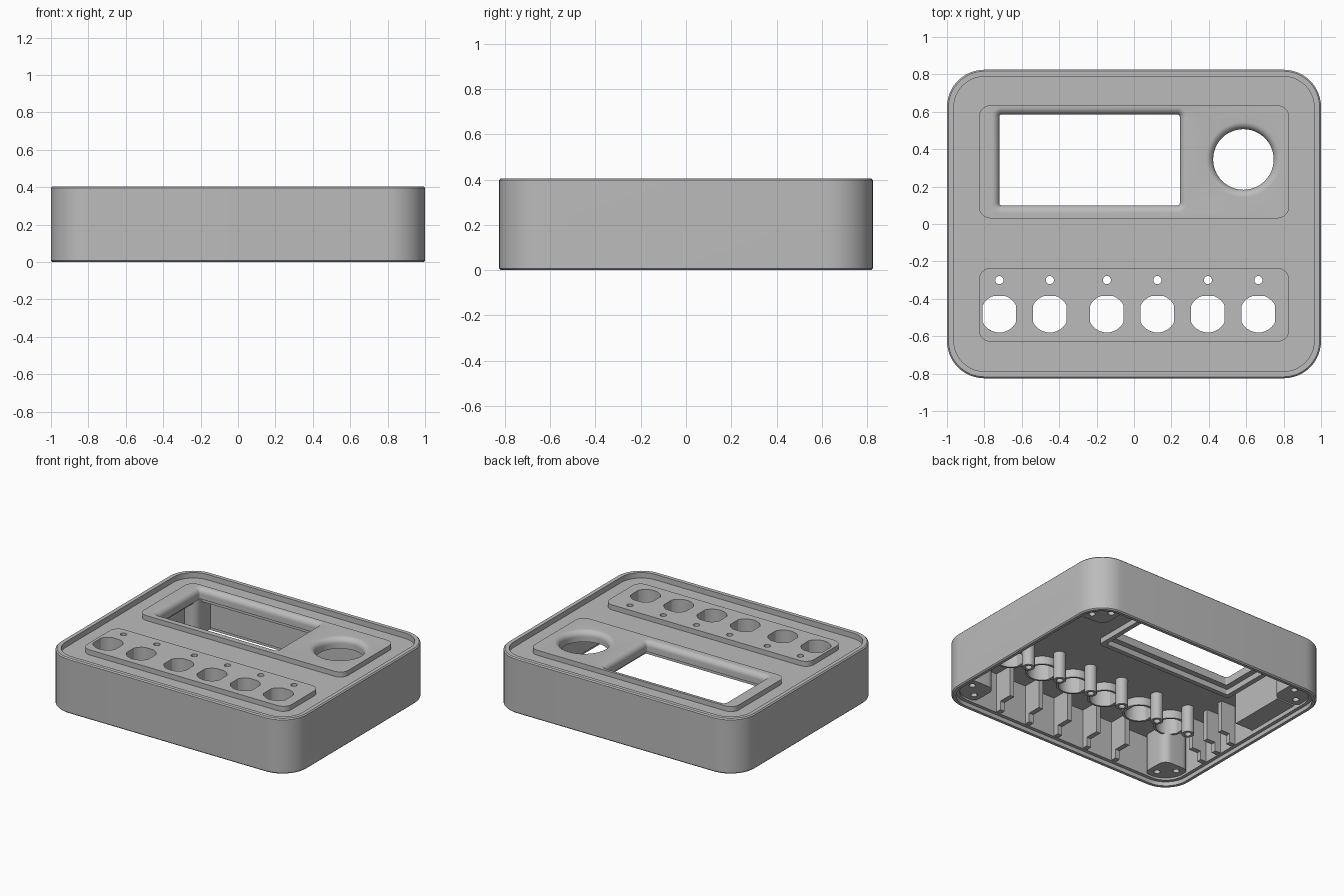
import bpy, bmesh, math
from mathutils import Matrix, Vector

cube = bpy.data.objects.get("Cube")
if cube:
    bpy.data.objects.remove(cube)

grey = bpy.data.materials.new("plain_grey")
grey.use_nodes = True
COLOR = (0.5, 0.5, 0.5, 1)
grey.diffuse_color = COLOR
grey.node_tree.nodes["Principled BSDF"].inputs["Base Color"].default_value = COLOR


def rrect(cx, cy, hx, hy, r, n=8):
    """Rounded rectangle outline, counter-clockwise."""
    pts = []
    for k, (sx, sy) in enumerate([(1, 1), (-1, 1), (-1, -1), (1, -1)]):
        for i in range(n + 1):
            a = math.pi / 2 * (k + i / n)
            pts.append((cx + sx * (hx - r) + r * math.cos(a),
                        cy + sy * (hy - r) + r * math.sin(a)))
    return pts


def circle(cx, cy, r, n=32):
    return [(cx + r * math.cos(2 * math.pi * i / n), cy + r * math.sin(2 * math.pi * i / n))
            for i in range(n)]


def stack(name, layers, matrix=None):
    """Solid lofted through outlines at rising heights."""
    bm = bmesh.new()
    rings = [[bm.verts.new((x, y, z)) for x, y in pts] for z, pts in layers]
    n = len(rings[0])
    for a, b in zip(rings, rings[1:]):
        for i in range(n):
            j = (i + 1) % n
            bm.faces.new((a[i], a[j], b[j], b[i]))
    bm.faces.new(rings[0][::-1])
    bm.faces.new(rings[-1])
    if matrix:
        bm.transform(matrix)
    mesh = bpy.data.meshes.new(name)
    bm.to_mesh(mesh)
    bm.free()
    mesh.materials.append(grey)
    ob = bpy.data.objects.new(name, mesh)
    bpy.context.collection.objects.link(ob)
    return ob


def prism(name, pts, z0, z1, matrix=None):
    return stack(name, [(z0, pts), (z1, pts)], matrix)


def block(name, x0, x1, y0, y1, z0, z1):
    return prism(name, [(x0, y0), (x1, y0), (x1, y1), (x0, y1)], z0, z1)


def boolean(target, tool, op="DIFFERENCE", keep=False):
    mod = target.modifiers.new("cut", "BOOLEAN")
    mod.operation, mod.solver, mod.object = op, "EXACT", tool
    bpy.context.view_layer.objects.active = target
    bpy.ops.object.modifier_apply(modifier=mod.name)
    if not keep:
        bpy.data.objects.remove(tool)


def flared(outline, top, radius, bottom):
    """Cutter whose opening is rounded over at the top."""
    layers = [(bottom, outline(0))]
    for i in range(9):
        a = math.pi / 2 * i / 8
        layers.append((top - radius + radius * math.sin(a), outline(radius * (1 - math.cos(a)))))
    layers.append((top + 0.05, outline(radius)))
    return stack("cutter", layers)


TOP, FLOOR, UNDER = 0.405, 0.365, 0.325
BUTTON_X = [-0.72, -0.45, -0.145, 0.125, 0.395, 0.665]
# Lays an outline drawn in (z, y) so that it extrudes along x
SIDE = Matrix(((0, 0, 1, 0), (0, 1, 0, 0), (1, 0, 0, 0), (0, 0, 0, 1)))


def body(inset, n=12):
    return rrect(0, 0, 1 - inset, 0.825 - inset, 0.2 - inset, n)


# Case with softened edges, open below, recessed on top
case = stack("case", [(0, body(0.008)), (0.008, body(0)), (TOP - 0.008, body(0)), (TOP, body(0.008))])
boolean(case, prism("cutter", body(0.055), -0.1, UNDER))
boolean(case, prism("cutter", body(0.03), -0.1, 0.03))
boolean(case, prism("cutter", body(0.037), FLOOR, 0.6))

# Raised panels
for y0, y1 in [(0.03, 0.635), (-0.63, -0.235)]:
    panel = prism("panel", rrect(0, (y0 + y1) / 2, 0.83, (y1 - y0) / 2, 0.065), FLOOR - 0.02, TOP - 0.003)
    boolean(case, panel, "UNION")

# Frame below the display opening
frame = prism("display_frame", rrect(-0.2375, 0.3425, 0.56, 0.32, 0.02), UNDER - 0.04, UNDER + 0.01)
boolean(frame, prism("cutter", rrect(-0.2375, 0.3425, 0.525, 0.285, 0.01), 0, 0.6))

# Display and dial openings
boolean(case, flared(lambda e: rrect(-0.2375, 0.3425, 0.4825 + e, 0.2425 + e, 0.012 + e), TOP - 0.003, 0.04, 0.2))
boolean(case, flared(lambda e: circle(0.585, 0.345, 0.162 + e, 48), TOP - 0.003, 0.04, 0.2))

# Buttons with collars, lamp holes with tubes
for x in BUTTON_X:
    keyhole = [(x + max(-0.089, min(0.089, px)), -0.48 + min(0.095, py))
               for px, py in circle(0, 0, 0.1, 40)]
    cutter = prism("cutter", keyhole, 0, 0.6)
    collar = prism("button_collar", circle(x, -0.48, 0.115), UNDER - 0.06, UNDER + 0.01)
    boolean(collar, cutter, keep=True)
    boolean(case, cutter)
    lamp = prism("cutter", circle(x, -0.3, 0.022, 20), 0, 0.6)
    tube = prism("lamp_tube", circle(x, -0.3, 0.042, 24), UNDER - 0.2, UNDER + 0.01)
    boolean(tube, lamp, keep=True)
    boolean(case, lamp)

# Port housing on the side wall
housing = block("port_housing", -0.96, -0.8, 0.1, 0.53, 0.06, UNDER + 0.01)
port = prism("cutter", rrect(0.17, 0.285, 0.09, 0.135, 0.035), -1.2, -0.83, SIDE)
boolean(housing, port, keep=True)
boolean(case, port)
boolean(housing, prism("cutter", rrect(0.17, 0.285, 0.035, 0.08, 0.015), -1.2, -0.5, SIDE))

# Side screw holes
for y in (-0.49, 0.49):
    hole = prism("cutter", circle(0.215, y, 0.023, 20), -1.2, 1.2, SIDE)
    boolean(case, hole)

# Corner screw posts
for sx in (-1, 1):
    for sy in (-1, 1):
        post = prism("corner_post", rrect(sx * 0.845, sy * 0.67, 0.11, 0.11, 0.06), 0.045, UNDER + 0.01)
        for dx, dy in [(0.04, -0.05), (-0.05, 0.04)]:
            boolean(post, prism("cutter", circle(sx * (0.845 + dx), sy * (0.67 + dy), 0.022, 16), 0, 0.2))

# Stiffening ribs on the front wall and one side, each with a foot
for i in range(5):
    x = 0.53 - i * 0.25
    block("front_rib", x - 0.018, x + 0.018, -0.78, -0.63, 0.1, UNDER + 0.01)
    block("front_rib_foot", x - 0.018, x + 0.018, -0.78, -0.73, 0.035, 0.11)
for i in range(3):
    y = -0.4 + i * 0.15
    block("side_rib", -0.96, -0.83, y - 0.018, y + 0.018, 0.1, UNDER + 0.01)
    block("side_rib_foot", -0.96, -0.9, y - 0.018, y + 0.018, 0.035, 0.11)

# Smooth the curves, keep the edges crisp
bpy.ops.object.select_all(action="DESELECT")
for ob in bpy.context.collection.objects:
    if ob.type == "MESH" and grey.name in ob.data.materials:
        ob.select_set(True)
bpy.context.view_layer.objects.active = case
bpy.ops.object.shade_smooth_by_angle(angle=math.radians(30))
